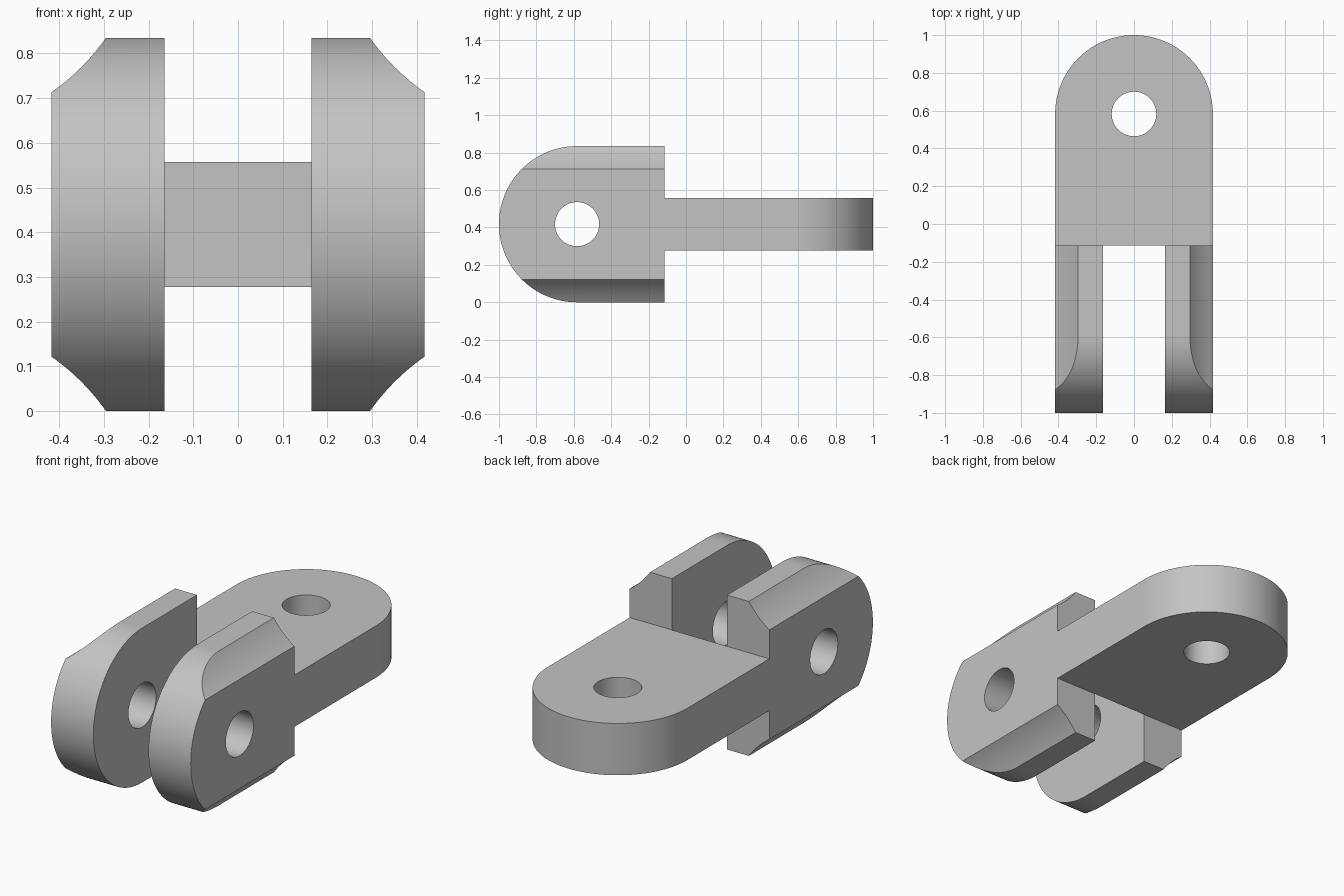
import bpy
import bmesh
from math import pi, sin, cos
from mathutils import Vector

if "Cube" in bpy.data.objects:
    bpy.data.objects.remove(bpy.data.objects["Cube"])

R = 0.4175        # half width, and radius of both rounded ends
PIVOT = 1 - R     # distance of both pin holes from the centre
GAP = 0.165       # half the gap between the ears
STEP = -0.115     # where the ears meet the tongue
TONGUE = 0.14     # half thickness of the tongue
HOLE = 0.118


def arc(cx, cy, r, start, end, n=64):
    return [(cx + r * cos(start + (end - start) * i / n),
             cy + r * sin(start + (end - start) * i / n)) for i in range(n + 1)]


def prism(name, outline, place, low, high):
    """Extrude a 2D outline; place(u, v, depth) gives the 3D point."""
    bm = bmesh.new()
    face = bm.faces.new([bm.verts.new(place(u, v, low)) for u, v in outline])
    side = bmesh.ops.extrude_face_region(bm, geom=[face])["geom"]
    shift = Vector(place(0, 0, high)) - Vector(place(0, 0, low))
    bmesh.ops.translate(bm, vec=shift,
                        verts=[e for e in side if isinstance(e, bmesh.types.BMVert)])
    bmesh.ops.recalc_face_normals(bm, faces=bm.faces)
    mesh = bpy.data.meshes.new(name)
    bm.to_mesh(mesh)
    bm.free()
    obj = bpy.data.objects.new(name, mesh)
    bpy.context.collection.objects.link(obj)
    return obj


def along_x(u, v, d):
    return (d, u, v)


def along_y(u, v, d):
    return (u, d, v)


def along_z(u, v, d):
    return (u, v, d)


def combine(target, tool, operation):
    tool.hide_render = True
    mod = target.modifiers.new(operation, 'BOOLEAN')
    mod.operation = operation
    mod.solver = 'EXACT'
    mod.object = tool
    bpy.context.view_layer.objects.active = target
    bpy.ops.object.modifier_apply(modifier=mod.name)
    bpy.data.objects.remove(tool)


# Side outline: rounded ears at the front, thin tongue behind
side_outline = arc(-PIVOT, R, R, pi / 2, 3 * pi / 2) + [
    (STEP, 0), (STEP, R - TONGUE), (1.2, R - TONGUE),
    (1.2, R + TONGUE), (STEP, R + TONGUE), (STEP, 2 * R)]
link = prism("clevis_link", side_outline, along_x, -0.6, 0.6)

# Plan outline: rounded tongue and forked front
plan_outline = arc(0, PIVOT, R, 0, pi) + [
    (-R, -1.2), (-GAP, -1.2), (-GAP, STEP), (GAP, STEP), (GAP, -1.2), (R, -1.2)]
combine(link, prism("plan_cutter", plan_outline, along_z, -0.3, 1.2), 'INTERSECT')

# Pin holes through the tongue and the ears
ring = 2 * pi * 63 / 64
combine(link, prism("tongue_hole", arc(0, PIVOT, HOLE, 0, ring, 63),
                    along_z, -0.1, 1), 'DIFFERENCE')
combine(link, prism("ear_hole", arc(-PIVOT, R, HOLE, 0, ring, 63),
                    along_x, -0.7, 0.7), 'DIFFERENCE')

# Hollow chamfers on the outer ear edges
for sx in (-1, 1):
    for sz in (-1, 1):
        scoop = arc(sx * 0.704, R + sz * 0.7055, 0.5, 0, 2 * pi * 127 / 128, 127)
        combine(link, prism("chamfer_cutter", scoop, along_y, -1.3, 0.2), 'DIFFERENCE')

# Plain grey metal
grey = bpy.data.materials.new("plain_grey")
grey.use_nodes = True
colour = (0.55, 0.55, 0.55, 1)
grey.diffuse_color = colour
grey.node_tree.nodes["Principled BSDF"].inputs["Base Color"].default_value = colour
link.data.materials.clear()
link.data.materials.append(grey)

# Smooth curves, crisp edges
bpy.ops.object.select_all(action='DESELECT')
link.select_set(True)
bpy.context.view_layer.objects.active = link
bpy.ops.object.shade_smooth_by_angle(angle=pi / 7)
weighted = link.modifiers.new("flat_faces", 'WEIGHTED_NORMAL')
weighted.keep_sharp = True
